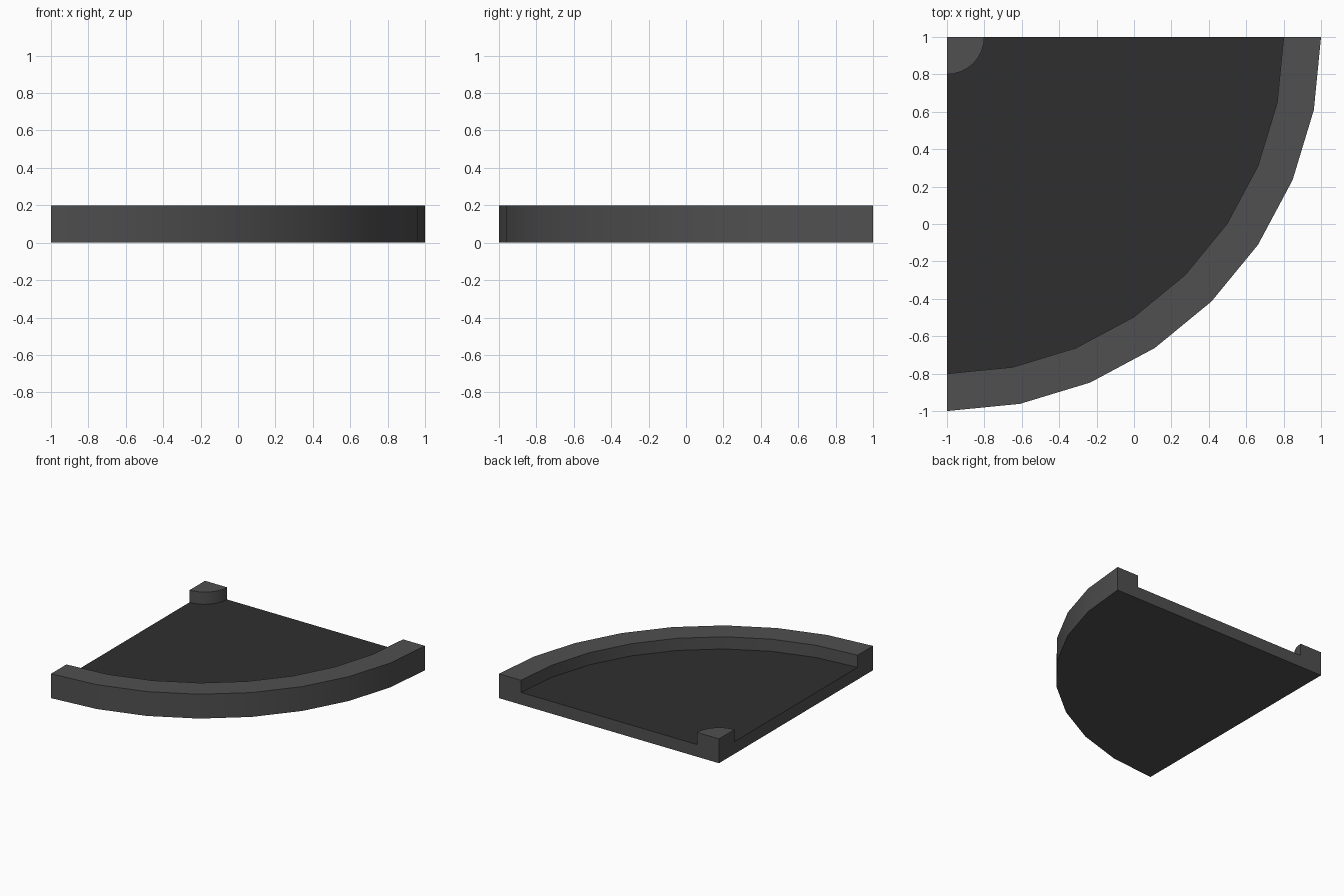
import bpy
import bmesh
from math import cos, sin, pi, radians

default = bpy.data.objects.get("Cube")
if default:
    bpy.data.objects.remove(default, do_unlink=True)


def make_material(name, value):
    mat = bpy.data.materials.new(name)
    mat.use_nodes = True
    colour = (value, value, value, 1)
    mat.diffuse_color = colour
    mat.node_tree.nodes["Principled BSDF"].inputs["Base Color"].default_value = colour
    return mat


# Dimensions of the quarter-round tray
RADIUS, RIM_INNER, POST = 2.0, 1.8, 0.2
HEIGHT, FLOOR = 0.2, 0.1
STEPS = 8
CENTRE_X, CENTRE_Y = -1, 1

# Cross-section from the post, across the floor and rim, and down to the base
profile = [(POST, HEIGHT), (POST, FLOOR), (RIM_INNER, FLOOR),
           (RIM_INNER, HEIGHT), (RADIUS, HEIGHT), (RADIUS, 0)]

bm = bmesh.new()
axis_top = bm.verts.new((CENTRE_X, CENTRE_Y, HEIGHT))
axis_base = bm.verts.new((CENTRE_X, CENTRE_Y, 0))

# Sweep the cross-section through a quarter turn about the corner
rings = []
for i in range(STEPS + 1):
    a = -pi / 2 * i / STEPS
    ring = [bm.verts.new((CENTRE_X + r * cos(a), CENTRE_Y + r * sin(a), z))
            for r, z in profile]
    rings.append([axis_top] + ring + [axis_base])

for near, far in zip(rings, rings[1:]):
    for j in range(len(near) - 1):
        corners = (near[j], near[j + 1], far[j + 1], far[j])
        bm.faces.new(list(dict.fromkeys(corners)))

# Straight end walls
for ring in (rings[0], rings[-1]):
    bm.faces.new(ring)
bmesh.ops.recalc_face_normals(bm, faces=bm.faces[:])

# Dark floor inside the rim, lighter grey everywhere else
for face in bm.faces:
    centre = face.calc_center_median()
    on_floor = face.normal.z > 0.9 and centre.z < HEIGHT - 0.05
    face.material_index = 1 if on_floor else 0

mesh = bpy.data.meshes.new("quarter_round_tray")
bm.to_mesh(mesh)
bm.free()
mesh.materials.append(make_material("grey", 0.08))
mesh.materials.append(make_material("dark_floor", 0.028))

tray = bpy.data.objects.new("quarter_round_tray", mesh)
bpy.context.collection.objects.link(tray)
bpy.context.view_layer.objects.active = tray
tray.select_set(True)
bpy.ops.object.shade_smooth_by_angle(angle=radians(30))
